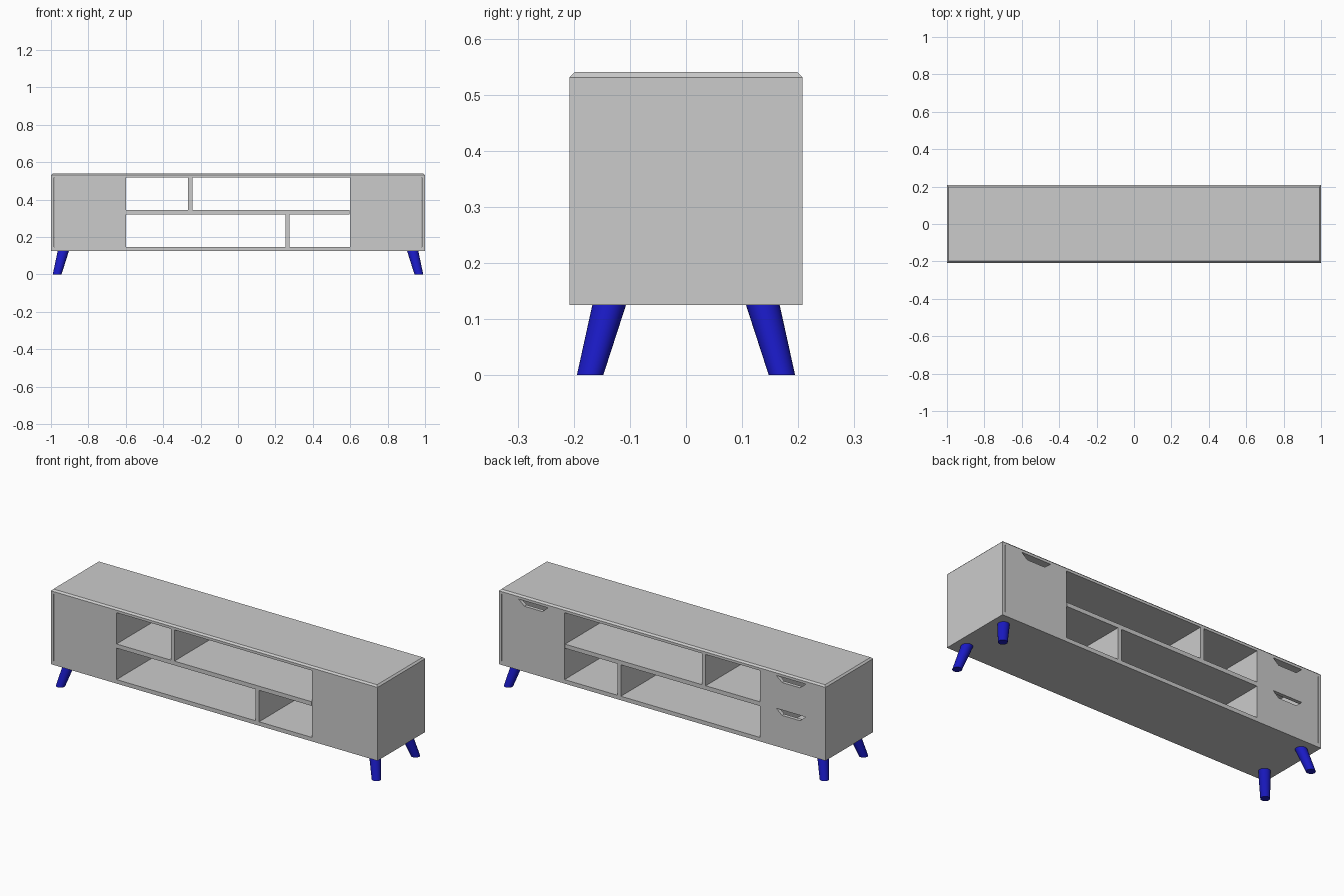
import bpy, bmesh

if "Cube" in bpy.data.objects:
    bpy.data.objects.remove(bpy.data.objects["Cube"])

D = 0.208                 # half depth
Z0, Z1, Z2, Z3 = 0.125, 0.147, 0.517, 0.54   # base, floor, ceiling, top
T = 0.02                  # board thickness


def finish(name, bm):
    bmesh.ops.recalc_face_normals(bm, faces=bm.faces)
    me = bpy.data.meshes.new(name)
    bm.to_mesh(me)
    bm.free()
    ob = bpy.data.objects.new(name, me)
    bpy.context.collection.objects.link(ob)
    return ob


def prism(name, profile, y0, y1):
    """Extrude an x-z outline from y0 to y1."""
    bm = bmesh.new()
    face = bm.faces.new([bm.verts.new((x, y0, z)) for x, z in profile])
    ext = bmesh.ops.extrude_face_region(bm, geom=[face])
    new = [g for g in ext["geom"] if isinstance(g, bmesh.types.BMVert)]
    bmesh.ops.translate(bm, verts=new, vec=(0, y1 - y0, 0))
    return finish(name, bm)


def board(name, x0, x1, z0, z1, y0=-D, y1=D):
    return prism(name, [(x0, z0), (x1, z0), (x1, z1), (x0, z1)], y0, y1)


def notched_front(name, x0, x1, z0, z1):
    """Door or drawer front with a tapered finger notch in its top edge."""
    c = (x0 + x1) / 2
    return prism(name, [(x0, z0), (x1, z0), (x1, z1), (c + 0.09, z1), (c + 0.055, z1 - 0.03),
                        (c - 0.055, z1 - 0.03), (c - 0.09, z1), (x0, z1)], D - T, D)


# top board with chamfered upper edges
bm = bmesh.new()
bmesh.ops.create_cube(bm, size=1)
for v in bm.verts:
    v.co = (v.co.x * 2, v.co.y * 2 * D, Z3 if v.co.z > 0 else Z2)
rim = [e for e in bm.edges if all(v.co.z > Z3 - 1e-4 for v in e.verts)]
bmesh.ops.bevel(bm, geom=rim, offset=0.009, segments=1, affect='EDGES')
finish("top_board", bm)

# carcass boards
board("bottom_board", -1, 1, Z0, Z1)
board("middle_shelf", -0.6, 0.595, 0.321, 0.344)
board("upper_divider", -0.266, -0.244, 0.344, Z2)
board("lower_divider", 0.253, 0.275, Z1, 0.321)
for side, s in (("left", -1), ("right", 1)):
    board(side + "_side", *sorted((s, s * 0.983)), Z1, Z2)
    board(side + "_inner_wall", *sorted((s * 0.598, s * 0.618)), Z1, Z2, -D + T, D - T)
    board(side + "_closed_panel", *sorted((s * 0.598, s * 0.98)), Z1, Z2, -D, -D + T)

# door and drawers on the +y side
notched_front("door", 0.598, 0.98, Z1, Z2)
notched_front("upper_drawer_front", -0.98, -0.598, 0.335, Z2)
notched_front("lower_drawer_front", -0.98, -0.598, Z1, 0.335)

# splayed tapered legs
blue = bpy.data.materials.new("leg_blue")
blue.diffuse_color = (0.01, 0.01, 0.55, 1)
blue.use_nodes = True
blue.node_tree.nodes["Principled BSDF"].inputs["Base Color"].default_value = blue.diffuse_color
for xn, sx in (("left", -1), ("right", 1)):
    for yn, sy in (("front", -1), ("back", 1)):
        bm = bmesh.new()
        bmesh.ops.create_cone(bm, cap_ends=True, segments=32,
                              radius1=0.0235, radius2=0.030, depth=Z0)
        for v in bm.verts:
            cx, cy = (0.934, 0.137) if v.co.z > 0 else (0.967, 0.171)
            v.co.x += sx * cx
            v.co.y += sy * cy
            v.co.z += Z0 / 2
        leg = finish(f"{yn}_{xn}_leg", bm)
        leg.data.materials.append(blue)
        bpy.ops.object.select_all(action='DESELECT')
        leg.select_set(True)
        bpy.context.view_layer.objects.active = leg
        bpy.ops.object.shade_smooth_by_angle()
